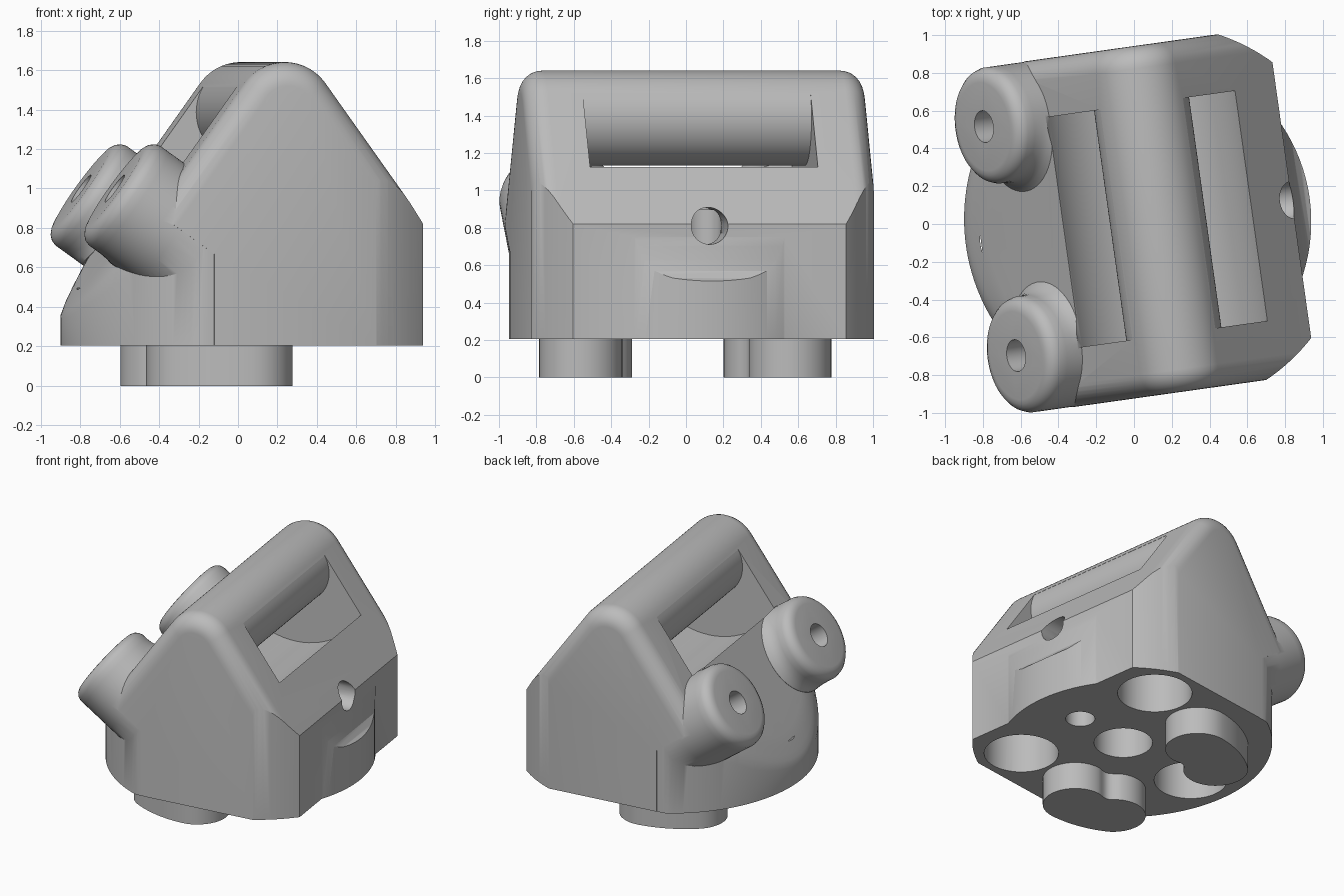
import bpy, bmesh, math
from mathutils import Matrix

if "Cube" in bpy.data.objects:
    bpy.data.objects.remove(bpy.data.objects["Cube"], do_unlink=True)

TURN = Matrix.Rotation(math.radians(8), 4, 'Z')
V0 = 0.009                      # symmetry plane of the body
HALF = 0.924                    # half distance between the side walls
BASE = 0.205                    # underside height
RIDGE = (0.128, 1.386)          # centre of the rounded ridge (x, z)
R = 0.254                       # ridge radius
SLOPE = math.radians(54.5)
S, C = math.sin(SLOPE), math.cos(SLOPE)
FOOT = (-0.546, 0.879)          # where a boss axis meets the left roof
PLAN = (0.13, 1.027)            # centre x and radius of the round plan

grey = bpy.data.materials.new("plain_grey")
grey.use_nodes = True
grey.diffuse_color = (0.5, 0.5, 0.5, 1)
grey.node_tree.nodes["Principled BSDF"].inputs["Base Color"].default_value = (0.5, 0.5, 0.5, 1)


def loft(name, rings):
    """Skin matching closed rings and cap both ends."""
    bm = bmesh.new()
    vs = [[bm.verts.new(p) for p in ring] for ring in rings]
    n = len(rings[0])
    for a, b in zip(vs, vs[1:]):
        for i in range(n):
            j = (i + 1) % n
            bm.faces.new((a[i], a[j], b[j], b[i]))
    bm.faces.new(vs[0])
    bm.faces.new(vs[-1])
    bmesh.ops.recalc_face_normals(bm, faces=bm.faces[:])
    me = bpy.data.meshes.new(name)
    bm.to_mesh(me)
    bm.free()
    me.materials.append(grey)
    ob = bpy.data.objects.new(name, me)
    bpy.context.collection.objects.link(ob)
    return ob


def across(name, outline, half):
    """Extrude an (x, z) outline along y."""
    return loft(name, [[(x, y, z) for x, z in outline] for y in (V0 - half, V0 + half)])


def upright(name, outline, z0, z1):
    """Extrude an (x, y) outline along z."""
    return loft(name, [[(x, y, z) for x, y in outline] for z in (z0, z1)])


def arc(cx, cy, r, a0, a1, n):
    return [(cx + r * math.cos(math.radians(a0 + (a1 - a0) * i / n)),
             cy + r * math.sin(math.radians(a0 + (a1 - a0) * i / n))) for i in range(n + 1)]


def circle(x, y, r, n=64):
    return arc(x, y, r, 0, 360, n)[:-1]


def boolean(ob, other, op):
    mod = ob.modifiers.new("cut", 'BOOLEAN')
    mod.operation, mod.object, mod.solver = op, other, 'EXACT'
    dg = bpy.context.evaluated_depsgraph_get()
    me = bpy.data.meshes.new_from_object(ob.evaluated_get(dg))
    ob.modifiers.clear()
    ob.data = me
    bpy.data.objects.remove(other, do_unlink=True)


def turned(name, side, profile, n=64):
    """Lathe (height, radius, inner flare) rows about a boss axis, kept inside the side wall."""
    rings = []
    for h, r, flare in profile:
        ring = []
        for i in range(n):
            t = 2 * math.pi * (i + 0.5) / n
            rad = r + flare * max(0, -side * math.sin(t))
            a, b = rad * math.cos(t), rad * math.sin(t)
            y = max(-0.9225, min(0.9225, side * 0.612 + b))
            ring.append((FOOT[0] - S * h + C * a, V0 + y, FOOT[1] + C * h + S * a))
        rings.append(ring)
    return loft(name, rings)


# Gabled body with rounded roof edges at both ends
def gable(off):
    return ([(-0.25, BASE), (0.845, BASE), (0.845, 0.82 - off / C)]
            + arc(RIDGE[0], RIDGE[1], R - off, 35.5, 144.5, 28)
            + [(FOOT[0] + S * off, FOOT[1] - C * off), (-0.25, 0.668)])


ROUND = 0.12
sections = []
for i in range(9):
    a = math.pi / 2 * (1 - i / 8)
    sections.append((-(HALF - ROUND + ROUND * math.sin(a)), ROUND * (1 - math.cos(a))))
sections += [(-y, off) for y, off in reversed(sections)]
body = loft("body", [[(x, V0 + y, z) for x, z in gable(off)] for y, off in sections])
corners = arc(PLAN[0], V0, PLAN[1], -90, 90, 72) + [(-1.2, V0 + PLAN[1]), (-1.2, V0 - PLAN[1])]
boolean(body, upright("corner_round", corners, 0, 2), 'INTERSECT')


# Round left apron: follows the roof slope, with a softened rim
def apron_ring(inset):
    return [(x, V0 + max(inset - 0.922, min(0.922 - inset, y)))
            for x, y in arc(PLAN[0], 0, PLAN[1] - inset, 105.8, 254.2, 80)]


apex = RIDGE[1] + R / C - 0.002
rings = [[(x, y, BASE) for x, y in apron_ring(0)]]
for i in range(7):
    f = i / 6
    fall = 1 - math.sqrt(1 - (1 - f) ** 2)
    rings.append([(x, y, apex - S / C * (RIDGE[0] - x)
                   - fall * (0.04 + 0.2 * max(0, min(1, (x + 0.9) / 0.4))))
                  for x, y in apron_ring(0.12 * f)])
boolean(body, loft("apron", rings), 'UNION')

# Shallow round bulge low on the rear wall, scooped on top
bulge = upright("bulge", circle(0.022, V0, 0.918, 112), BASE, 1)
scoop = [(0.4, 0.1), (1.0, 0.1), (1.0, 0.515), (0.94, 0.515), (0.915, 0.532), (0.888, 0.57),
         (0.867, 0.63), (0.853, 0.70), (0.842, 0.77), (0.4, 0.77)]
boolean(bulge, across("scoop", scoop, 1.2), 'INTERSECT')
boolean(body, bulge, 'UNION')

# Two slanted bosses with rounded tops, each with a bore
boss = [(0.208, 0.235, 0), (0.204, 0.26, 0), (0.192, 0.283, 0), (0.172, 0.301, 0),
        (0.145, 0.31, 0), (0.10, 0.31, 0), (0.06, 0.31, 0.008), (0.025, 0.31, 0.03),
        (0.0, 0.31, 0.06), (-0.05, 0.31, 0.05), (-0.15, 0.31, 0), (-0.6, 0.31, 0)]
for side in (-1, 1):
    boolean(body, turned("boss", side, boss), 'UNION')
for side in (-1, 1):
    boolean(body, turned("boss_bore", side, [(0.35, 0.085, 0), (-0.15, 0.085, 0)], 32), 'DIFFERENCE')

# Strap tunnel passing under the ridge, leaving a round bar
ring = arc(RIDGE[0], RIDGE[1], R, 30, -210, 48) + arc(RIDGE[0], RIDGE[1], 0.565, -210, 30, 48)
boolean(body, across("strap_tunnel", ring, 0.615), 'DIFFERENCE')

# Sockets in the underside: x, y, radius, depth
for x, y, r, d in [(0.48, 0.615, 0.255, 0.4), (0.48, -0.615, 0.255, 0.4), (-0.57, 0, 0.25, 0.29),
                   (0.12, 0, 0.2, 0.35), (0.56, 0, 0.1, 0.69)]:
    boolean(body, upright("socket", circle(x, V0 + y, r), 0, BASE + d), 'DIFFERENCE')

# Rear hole, meeting the small upright socket
rear = [[(x, V0 + a, 0.81 + b) for a, b in circle(0, 0, 0.099, 40)] for x in (0.56, 1.2)]
boolean(body, loft("rear_hole", rear), 'DIFFERENCE')

# Kidney-shaped feet, hollow side towards the centre
parts = [body]
SPAN, MID_R, CAP = 15.5, 0.565, 0.222
for name, mid in (("front_foot", 252), ("back_foot", 108)):
    (first,), (last,) = [arc(0, 0, MID_R, mid + d, mid + d, 1)[:1] for d in (-SPAN, SPAN)]
    outline = arc(0, 0, MID_R + CAP, mid - SPAN, mid + SPAN, 12)
    outline += arc(*last, CAP, mid + SPAN, mid + SPAN + 180, 20)[1:]
    for i in range(1, 10):
        r = MID_R - CAP + 0.025 * math.sin(math.pi * i / 10) ** 2
        a = math.radians(mid + SPAN - 2 * SPAN * i / 10)
        outline.append((r * math.cos(a), r * math.sin(a)))
    outline += arc(*first, CAP, mid - SPAN - 180, mid - SPAN, 20)[:-1]
    parts.append(upright(name, outline, 0, BASE + 0.004))

# Turn everything to its final heading and smooth the curved faces
bpy.ops.object.select_all(action='DESELECT')
for ob in parts:
    ob.data.transform(TURN)
    ob.select_set(True)
bpy.context.view_layer.objects.active = body
bpy.ops.object.shade_smooth_by_angle(angle=math.radians(30))
